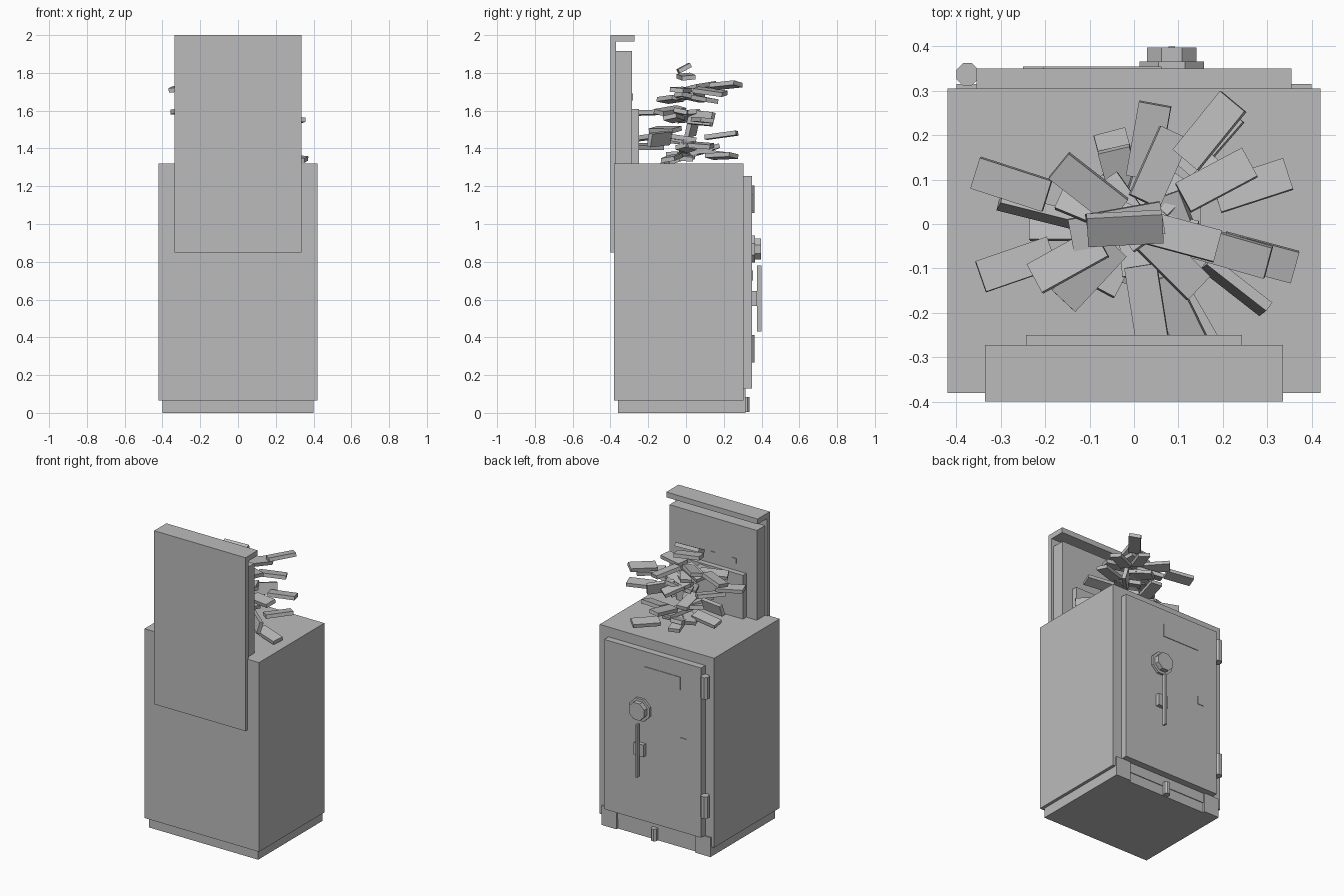
import bpy, math, random
from mathutils import Euler, Vector

if "Cube" in bpy.data.objects:
    bpy.data.objects.remove(bpy.data.objects["Cube"])

random.seed(4)
grey = bpy.data.materials.new("plain grey")
grey.use_nodes = True
colour = (0.5, 0.5, 0.5, 1)
grey.diffuse_color = colour
grey.node_tree.nodes["Principled BSDF"].inputs["Base Color"].default_value = colour


def finish(name):
    obj = bpy.context.object
    obj.name = name
    obj.data.materials.append(grey)
    return obj


def box(name, x, y, z):
    """Box from its (low, high) limits on each axis."""
    bpy.ops.mesh.primitive_cube_add(size=1)
    obj = finish(name)
    obj.location = [(a + b) / 2 for a, b in (x, y, z)]
    obj.scale = [b - a for a, b in (x, y, z)]
    return obj


def rod(name, centre, radius, length, along_y=False):
    """Eight-sided cylinder, upright or pointing out of the door."""
    bpy.ops.mesh.primitive_cylinder_add(vertices=8, radius=radius, depth=length, location=centre)
    obj = finish(name)
    turn = math.pi / 8
    obj.rotation_euler = (math.pi / 2, turn, 0) if along_y else (0, 0, turn)
    return obj


def bundle(centre, heading, tilt, roll):
    """One banknote bundle, long side along its heading."""
    bpy.ops.mesh.primitive_cube_add(size=1)
    obj = finish("banknote_bundle")
    obj.scale = (0.17, 0.073, 0.024)
    obj.location = centre
    obj.rotation_euler = Euler([math.radians(a) for a in (roll, tilt, heading)])
    return obj


# Safe body and plinth
box("safe_body", (-0.42, 0.42), (-0.38, 0.305), (0.065, 1.32))
box("plinth", (-0.4, 0.4), (-0.36, 0.3), (0, 0.066))

# Door with raised plates
box("door", (-0.355, 0.355), (0.3, 0.35), (0.13, 1.255))
box("door_name_plate", (-0.205, 0.062), (0.349, 0.354), (1.07, 1.155))
box("door_small_plate", (-0.25, -0.205), (0.349, 0.354), (0.7, 0.755))

# Dial, handle and hinges
rod("dial_base", (0.085, 0.356, 0.867), 0.078, 0.02, True)
rod("dial_knob", (0.085, 0.375, 0.867), 0.06, 0.045, True)
box("handle_mount", (0.05, 0.12), (0.345, 0.376), (0.565, 0.645))
box("handle_bar", (0.078, 0.092), (0.375, 0.4), (0.43, 0.78))
for z in (0.34, 1.13):
    rod("hinge", (-0.375, 0.337, z), 0.027, 0.145)

# Feet under the door
for side in (-1, 1):
    box("foot_plate", sorted((side * 0.29, side * 0.4)), (0.29, 0.315), (0, 0.128))
rod("centre_foot", (0.01, 0.316, 0.045), 0.022, 0.08)

# Sign board with overhanging lip and backing boxes
box("sign_board", (-0.335, 0.335), (-0.4, -0.37), (0.85, 2))
box("sign_lip", (-0.335, 0.335), (-0.4, -0.272), (1.965, 2))
box("sign_backing", (-0.32, 0.32), (-0.375, -0.285), (1.31, 1.915))
box("sign_lower_box", (-0.243, 0.243), (-0.3, -0.25), (1.31, 1.61))
for x in (0.0, -0.155):
    box("sign_stud", (x - 0.015, x + 0.015), (-0.286, -0.28), (1.655, 1.69))

# Flying bundles: distance from the middle, direction, height
outer = [
    (0.27, 51, 1.735), (0.25, 49, 1.36), (0.19, 80, 1.47), (0.14, 66, 1.7),
    (0.21, 28, 1.66), (0.28, 18, 1.55), (0.13, 142, 1.73), (0.23, -16, 1.56),
    (0.29, -15, 1.35), (0.29, 162, 1.72), (0.28, 199, 1.59), (0.17, 209, 1.66),
    (0.12, -45, 1.6), (0.18, -81, 1.59), (0.24, -60, 1.41), (0.15, 227, 1.5),
    (0.15, 180, 1.39), (0.11, -15, 1.71), (0.13, 105, 1.38), (0.22, -64, 1.46),
]
for radius, heading, height in outer:
    a = math.radians(heading)
    bundle((radius * math.cos(a), radius * math.sin(a), height), heading,
           random.uniform(-9, 9), random.uniform(-14, 14))

# Steeply rolled bundles
for x, y, z, heading in ((-0.22, 0.03, 1.5, -14), (0.23, -0.14, 1.45, -38), (0.13, 0.08, 1.56, 46)):
    bundle((x, y, z), heading, 4, 75)

# Core of the pile, rising in loose layers
for i in range(16):
    a = i * 2.4
    reach = random.uniform(0.03, 0.1)
    height = (1.35, 1.4, 1.45, 1.57, 1.68)[i % 5] + random.uniform(-0.015, 0.02)
    bundle((reach * math.cos(a), reach * math.sin(a), height), math.degrees(a),
           random.uniform(-18, 18), random.uniform(-12, 12))
bundle((-0.02, 0, 1.78), 10, 4, 5)
bundle((-0.02, -0.01, 1.825), 3, 0, 28).name = "top_banknote_bundle"
